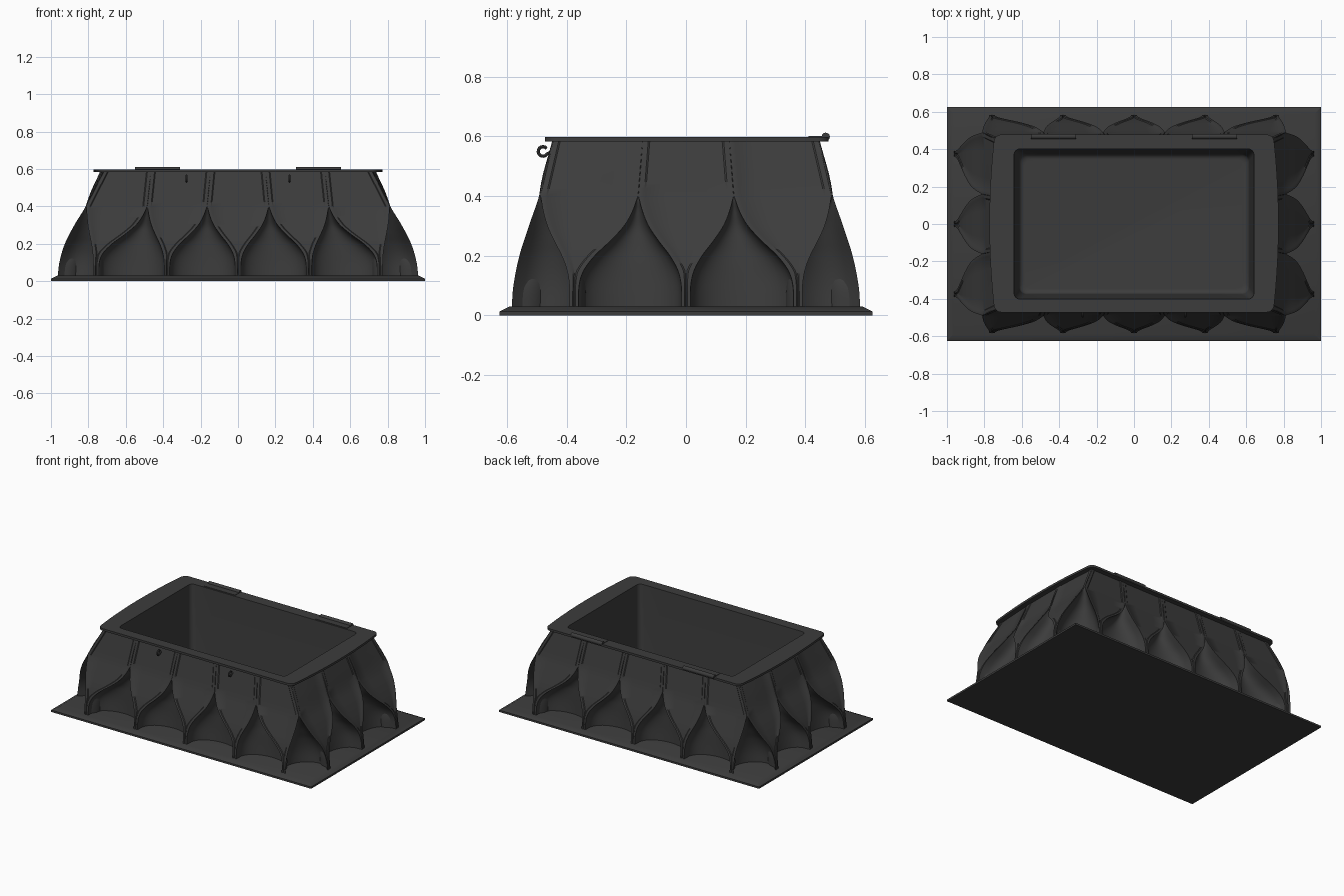
import bpy, bmesh, math
from mathutils import Vector

if "Cube" in bpy.data.objects:
    bpy.data.objects.remove(bpy.data.objects["Cube"])

charcoal = bpy.data.materials.new("charcoal")
charcoal.diffuse_color = (0.045, 0.045, 0.045, 1)
charcoal.use_nodes = True
charcoal.node_tree.nodes["Principled BSDF"].inputs["Base Color"].default_value = charcoal.diffuse_color


def finish(obj, angle=35):
    obj.data.materials.append(charcoal)
    bpy.ops.object.select_all(action='DESELECT')
    obj.select_set(True)
    bpy.context.view_layer.objects.active = obj
    bpy.ops.object.shade_smooth_by_angle(angle=math.radians(angle))


def loft(name, rings, cap_start=False, cap_end=False):
    """Bridge equal-length closed rings into one mesh."""
    bm = bmesh.new()
    vs = [[bm.verts.new(p) for p in r] for r in rings]
    n = len(rings[0])
    for a, b in zip(vs, vs[1:]):
        for i in range(n):
            j = (i + 1) % n
            bm.faces.new((a[i], a[j], b[j], b[i]))
    if cap_start:
        bm.faces.new(vs[0][::-1])
    if cap_end:
        bm.faces.new(vs[-1])
    bmesh.ops.recalc_face_normals(bm, faces=bm.faces)
    me = bpy.data.meshes.new(name)
    bm.to_mesh(me)
    bm.free()
    obj = bpy.data.objects.new(name, me)
    bpy.context.collection.objects.link(obj)
    finish(obj)
    return obj


def curve_at(pts, z):
    """Smooth cubic through (z, value) points."""
    z = min(max(z, pts[0][0]), pts[-1][0])
    i = max(k for k in range(len(pts) - 1) if pts[k][0] <= z)

    def slope(k):
        a, b = pts[max(k - 1, 0)], pts[min(k + 1, len(pts) - 1)]
        return (b[1] - a[1]) / (b[0] - a[0])
    (z0, v0), (z1, v1) = pts[i], pts[i + 1]
    h = z1 - z0
    s = (z - z0) / h
    return (v0 * (1 + 2 * s) * (1 - s) ** 2 + h * slope(i) * s * (1 - s) ** 2
            + v1 * s * s * (3 - 2 * s) + h * slope(i + 1) * s * s * (s - 1))


# Base plate with sloped edge
loft("base_plate", [[(x * sx, y * sy, z) for sx, sy in ((-1, -1), (1, -1), (1, 1), (-1, 1))]
                    for x, y, z in ((1, .625, 0), (1, .625, .013), (.965, .59, .03))], True, True)

# Body: shield panels that narrow into fins, with vaulted recesses between
LONG = [(.02, .584), (.1, .578), (.2, .558), (.3, .526), (.4, .492), (.5, .468), (.59, .447)]
SHORT = [(.02, .964), (.1, .955), (.2, .926), (.3, .875), (.4, .815), (.5, .775), (.59, .738)]
WIDTH = [(.02, .09), (.1, .1), (.15, .17), (.2, .34), (.25, .58), (.3, .79), (.35, .92), (.4, 1)]
DEPTH = [(.02, .15), (.1, .146), (.2, .126), (.25, .108), (.3, .083), (.35, .042), (.4, 0), (.59, 0)]
APEX = .4
# fin centres at base, panel borders at arch apex, panel borders at top
LONG_PANELS = ((-.77, -.385, 0, .385, .77), (-.812, -.485, -.165, .165, .485, .812), (-.715, -.465, -.147, .147, .465, .715))
SHORT_PANELS = ((-.38, 0, .38), (-.488, -.16, .16, .488), (-.444, -.145, .145, .444))
TURN = (lambda t, d: (t, -d), lambda t, d: (d, t), lambda t, d: (-t, d), lambda t, d: (-d, -t))
INWARD = ((0, 1), (-1, 0), (0, -1), (1, 0))


def panels_at(z):
    out = []
    for side in range(4):
        prof, (base, apex, top) = ((LONG, LONG_PANELS), (SHORT, SHORT_PANELS))[side % 2]
        d, f = curve_at(prof, z), curve_at(WIDTH, z)
        up = max(0, (z - APEX) / (.59 - APEX))
        bow = .02 * up * (side % 2)
        for i, c in enumerate(base):
            le = apex[i] + .001 + up * (top[i] - apex[i])
            ri = apex[i + 1] - .001 + up * (top[i + 1] - apex[i + 1])
            if z < APEX:
                le, ri = c + (le - c) * f, c + (ri - c) * f
            b = min(.018, .35 * (ri - le))
            g = min(.004, b * .5)
            row = [(le, d), (le + b, d), (le + b * 1.3, d - g)]
            row += [(le + b + (ri - le - 2 * b) * k / 4, d - g) for k in (1, 2, 3)]
            row += [(ri - b * 1.3, d - g), (ri - b, d), (ri, d)]
            out.append((side, [Vector(TURN[side](t, e - bow * (t / .444) ** 2)) for t, e in row]))
    return out


def body_ring(z):
    ps, ring = panels_at(z), []
    depth = curve_at(DEPTH, z)
    for i, (side, row) in enumerate(ps):
        nside, nrow = ps[(i + 1) % len(ps)]
        inward = (Vector(INWARD[side]) + Vector(INWARD[nside])).normalized()
        ring += row
        for k in range(1, 16):
            s = (1 - math.cos(math.pi * k / 16)) / 2
            ring.append(row[-1].lerp(nrow[0], s) + inward * depth * math.sin(math.pi * s) ** .3)
    return [(p.x, p.y, z) for p in ring]


heights = [.02 + .38 * k / 32 for k in range(33)] + [.4 + .19 * k / 8 for k in range(1, 9)]
loft("folded_body", [body_ring(z) for z in heights])


# Rim and inner tray
def rounded(hx, hy, r, z, bow=0, oy=0):
    pts = []
    corners = [(1, -1, -90), (1, 1, 0), (-1, 1, 90), (-1, -1, 180)]
    for sx, sy, a0 in corners:
        for k in range(7):
            a = math.radians(a0 + 15 * k)
            pts.append(Vector((sx * (hx - r) + r * math.cos(a), sy * (hy - r) + r * math.sin(a), z)))
    out = []
    for i, p in enumerate(pts):
        q = pts[(i + 1) % len(pts)]
        n = 10 if i % 7 == 6 else 1
        out += [p.lerp(q, k / n) for k in range(n)]
    for p in out:
        p.x += math.copysign(bow * (1 - (p.y / hy) ** 2), p.x) * min(1, abs(p.x) / (hx - r))
        p.y += oy
    return out


fillet = [rounded(.585 + .03 * math.cos(a), .345 + .03 * math.cos(a), .04, .07 - .03 * math.sin(a))
          for a in (math.pi / 2 * k / 6 for k in range(7))]
loft("rim_and_tray", [
    rounded(.70, .43, .04, .583),
    rounded(.745, .475, .035, .583, .028, .003),
    rounded(.745, .475, .035, .598, .028, .003),
    rounded(.641, .401, .03, .598)] + fillet, cap_end=True)


# Hinges along the back edge
for s in (-1, 1):
    bpy.ops.mesh.primitive_cylinder_add(vertices=16, radius=.014, depth=.24,
                                        location=(s * .43, .468, .598), rotation=(0, math.pi / 2, 0))
    bpy.context.object.name = "hinge_barrel"
    finish(bpy.context.object)
    bpy.ops.mesh.primitive_cube_add(size=1, location=(s * .43, .44, .599))
    leaf = bpy.context.object
    leaf.name = "hinge_leaf"
    leaf.scale = (.24, .06, .004)
    finish(leaf)

# Curled latch hooks on the front
for s in (-1, 1):
    path = [Vector((s * .275, -.479 + .016 * math.cos(a), .549 + .016 * math.sin(a)))
            for a in (math.radians(40 + 24 * k) for k in range(13))]
    path.append(Vector((s * .275, -.445, .55)))
    rings = []
    for i, p in enumerate(path):
        t = (path[min(i + 1, len(path) - 1)] - path[max(i - 1, 0)]).normalized()
        side = Vector((1, 0, 0))
        up = t.cross(side)
        rings.append([p + .0055 * (side * math.cos(b) + up * math.sin(b))
                      for b in (math.tau * k / 8 for k in range(8))])
    loft("latch_hook", rings, True, True)
